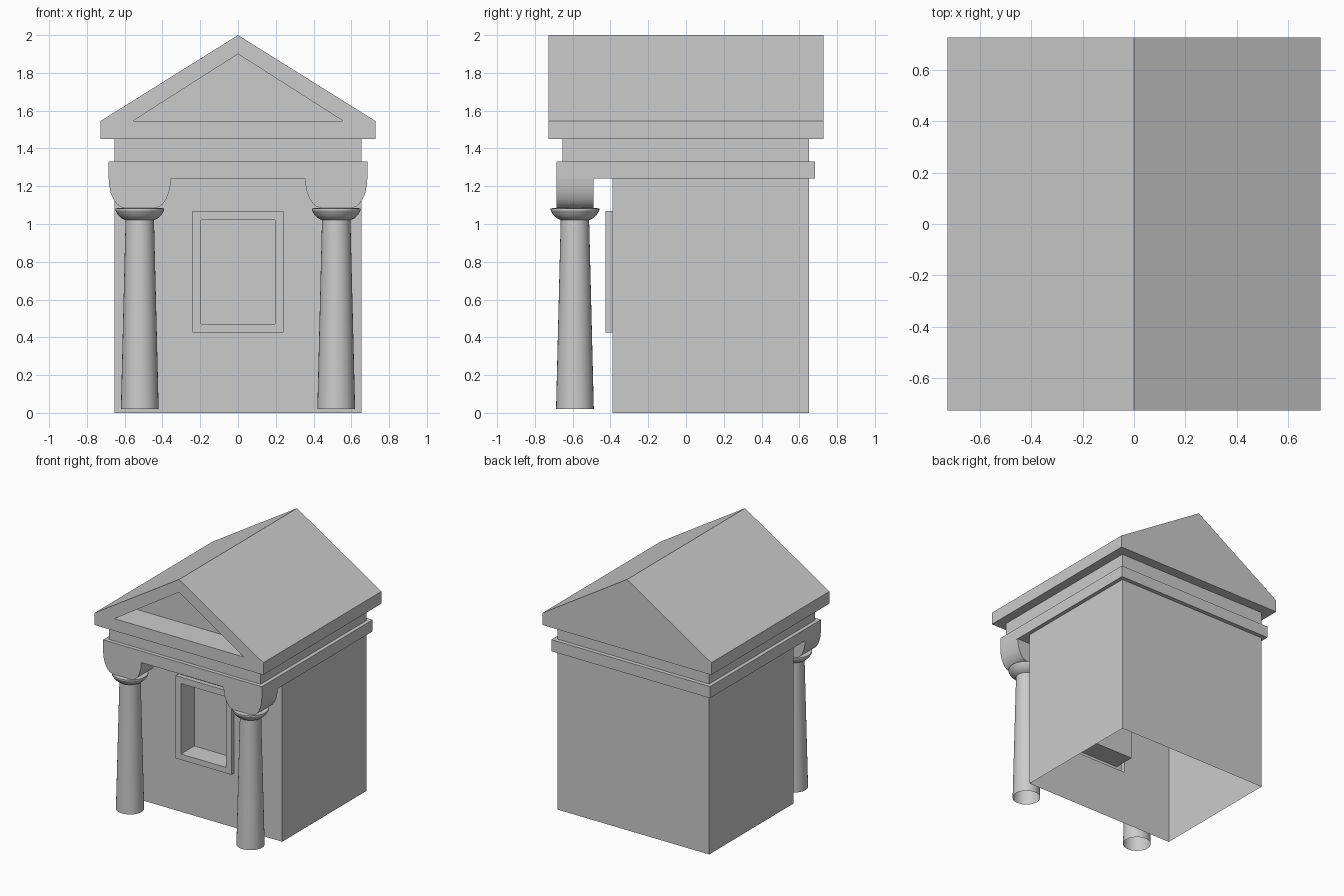
import bpy, bmesh, math

cube = bpy.data.objects.get("Cube")
if cube:
    bpy.data.objects.remove(cube, do_unlink=True)

GREY = (0.6, 0.6, 0.6, 1.0)
stone = bpy.data.materials.new("grey stone")
stone.use_nodes = True
stone.diffuse_color = GREY
stone.node_tree.nodes["Principled BSDF"].inputs["Base Color"].default_value = GREY


def finish(bm, name, smooth=False, recalc=True):
    if recalc:
        bmesh.ops.recalc_face_normals(bm, faces=bm.faces[:])
    mesh = bpy.data.meshes.new(name)
    bm.to_mesh(mesh)
    bm.free()
    mesh.materials.append(stone)
    obj = bpy.data.objects.new(name, mesh)
    bpy.context.collection.objects.link(obj)
    if smooth:
        bpy.ops.object.select_all(action="DESELECT")
        obj.select_set(True)
        bpy.context.view_layer.objects.active = obj
        bpy.ops.object.shade_smooth_by_angle(angle=math.radians(30))
    return obj


def ring(bm, pts, y):
    """Vertices of an (x, z) outline placed at depth y."""
    return [bm.verts.new((x, y, z)) for x, z in pts]


def bridge(bm, a, b):
    n = len(a)
    for i in range(n):
        j = (i + 1) % n
        bm.faces.new((a[i], a[j], b[j], b[i]))


def rect(half, z0, z1):
    return [(-half, z0), (half, z0), (half, z1), (-half, z1)]


def prism(name, pts, y0, y1, smooth=False):
    bm = bmesh.new()
    front, back = ring(bm, pts, y0), ring(bm, pts, y1)
    bridge(bm, front, back)
    bm.faces.new(front)
    bm.faces.new(back)
    return finish(bm, name, smooth)


# Chamber: shell open at the bottom, with a raised window frame and a niche
WALL, FRONT, BACK, TOP = 0.655, -0.39, 0.65, 1.25
bm = bmesh.new()
outer = rect(WALL, 0, TOP)
frame = rect(0.24, 0.425, 1.07)
opening = rect(0.195, 0.47, 1.02)
loops = [ring(bm, p, y) for p, y in (
    (outer, BACK), (outer, FRONT), (frame, FRONT),
    (frame, -0.425), (opening, -0.425), (opening, -0.26))]
for a, b in zip(loops, loops[1:]):
    bridge(bm, b, a)
bm.faces.new(loops[0])
bm.faces.new(loops[-1])
bmesh.ops.recalc_face_normals(bm, faces=bm.faces[:])
floor = [f for f in bm.faces if all(v.co.z < 0.001 for v in f.verts)]
bmesh.ops.delete(bm, geom=floor, context="FACES_ONLY")
finish(bm, "chamber", recalc=False)

# Entablature bands
prism("architrave", rect(0.685, 1.24, 1.33), -0.685, 0.682)
prism("frieze", rect(WALL, 1.33, 1.45), -0.655, BACK)

# Roof with a recessed triangular pediment in front
bm = bmesh.new()
gable = [(-0.728, 1.45), (0.728, 1.45), (0.728, 1.545), (0, 2), (-0.728, 1.545)]
tri = [(-0.557, 1.545), (0.557, 1.545), (0, 1.9)]
front, back = ring(bm, gable, -0.728), ring(bm, gable, 0.728)
rim, inner = ring(bm, tri, -0.728), ring(bm, tri, -0.51)
bridge(bm, front, back)
bm.faces.new(back)
a, b, c, d, e = front
left, right, peak = rim
for f in ((a, b, right, left), (b, c, right), (c, d, peak, right),
          (d, e, left, peak), (e, a, left)):
    bm.faces.new(f)
bridge(bm, rim, inner)
bm.faces.new(inner)
finish(bm, "roof")

# Columns, capitals and curved brackets
COL_X, COL_Y, SIDES = 0.52, -0.588, 32


def turned(name, x, profile, cap):
    """Lathe a (radius, z) profile around a column axis."""
    bm = bmesh.new()
    rows = []
    for r, z in profile:
        rows.append([bm.verts.new((x + r * math.cos(t), COL_Y + r * math.sin(t), z))
                     for t in (math.tau * i / SIDES for i in range(SIDES))])
    for lo, hi in zip(rows, rows[1:]):
        bridge(bm, lo, hi)
    if cap:
        bm.faces.new(rows[-1])
    return finish(bm, name, True)


quarter = [(0.08 + 0.085 * math.cos(t), 1.245 - 0.16 * math.sin(t))
           for t in (math.pi / 2 * i / 6 for i in range(7))]
for side, s in (("left", 1), ("right", -1)):
    x = s * COL_X
    turned(side + "_column", x, [(0.1, 0.02), (0.075, 1.03)], False)
    turned(side + "_capital", x,
           [(0.075, 1.02), (0.095, 1.03), (0.115, 1.048), (0.129, 1.072),
            (0.129, 1.082), (0.105, 1.086)], True)
    outline = [(x + w, z) for w, z in quarter]
    outline += [(x - w, z) for w, z in reversed(quarter)]
    prism(side + "_bracket", outline, -0.685, -0.49, True)
